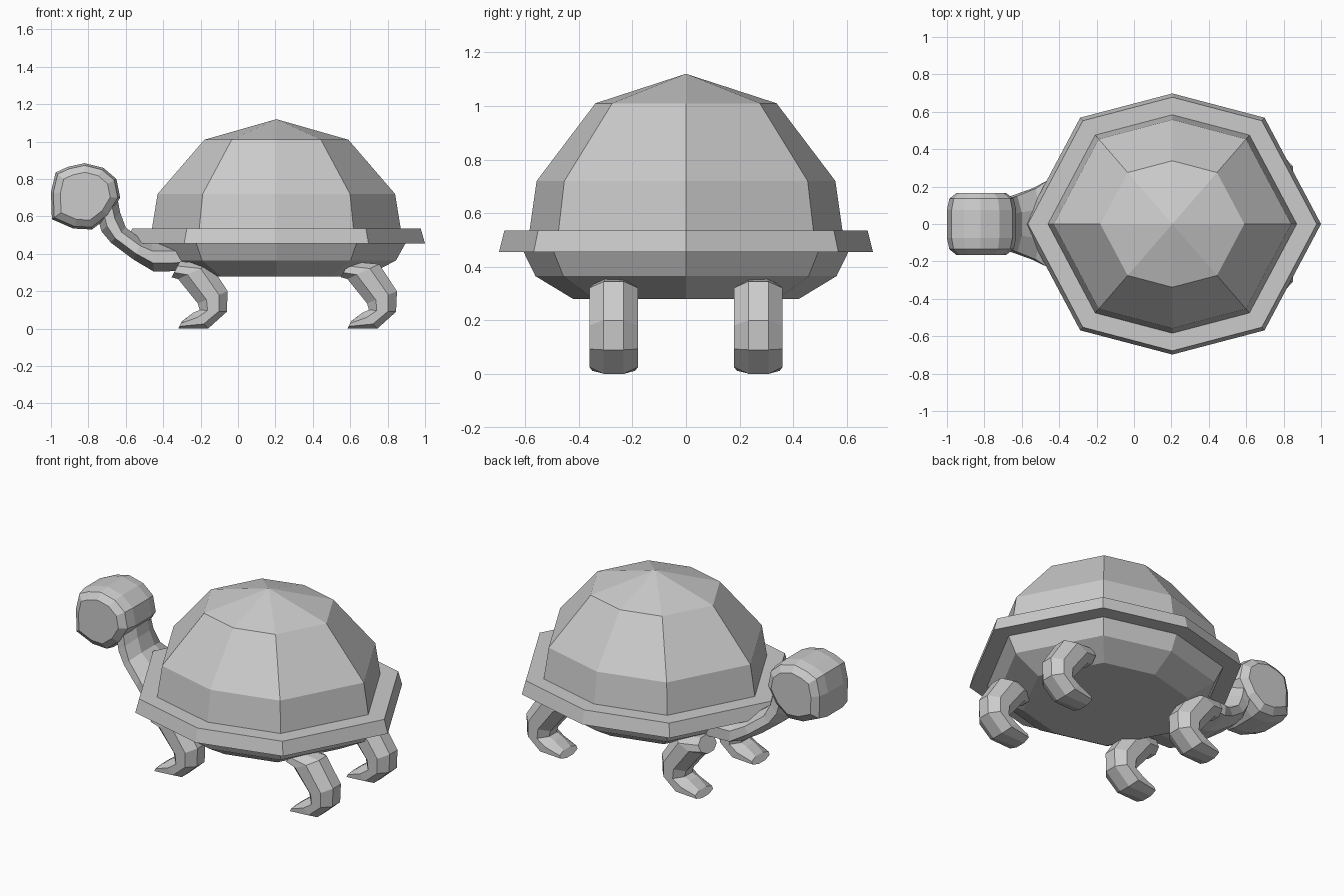
import bpy, bmesh
from math import cos, sin, pi
from mathutils import Vector

if "Cube" in bpy.data.objects:
    bpy.data.objects.remove(bpy.data.objects["Cube"])


def loft(name, rings):
    # Skin a list of equal-length point rings and cap both ends
    bm = bmesh.new()
    loops = [[bm.verts.new(p) for p in ring] for ring in rings]
    n = len(loops[0])
    for a, b in zip(loops, loops[1:]):
        for i in range(n):
            j = (i + 1) % n
            bm.faces.new((a[i], a[j], b[j], b[i]))
    bm.faces.new(loops[0])
    bm.faces.new(loops[-1])
    bmesh.ops.remove_doubles(bm, verts=bm.verts, dist=0.0005)
    bmesh.ops.recalc_face_normals(bm, faces=bm.faces)
    mesh = bpy.data.meshes.new(name)
    bm.to_mesh(mesh)
    bm.free()
    obj = bpy.data.objects.new(name, mesh)
    bpy.context.collection.objects.link(obj)
    return obj


def limb(name, sections, y=0.0, dx=0.0):
    # Octagonal tube; each section is (edge a, opposite edge b, half width)
    rings = []
    for (ax, az), (bx, bz), w in sections:
        c = Vector(((ax + bx) / 2 + dx, y, (az + bz) / 2))
        u = Vector(((bx - ax) / 2, 0, (bz - az) / 2))
        v = Vector((0, w, 0))
        angles = [pi / 8 + k * pi / 4 for k in range(8)]
        rings.append([c + (u * cos(t) + v * sin(t)) / cos(pi / 8) for t in angles])
    return loft(name, rings)


# Shell: stretched octagon rings from underside over the rim to the apex
octagon = [(1, 0), (.62, .715), (0, .878), (-.62, .715),
           (-1, 0), (-.62, -.715), (0, -.878), (.62, -.715)]
profile = [(.48, .28), (.64, .365), (.69, .455), (.795, .455), (.772, .535),
           (.665, .535), (.635, .72), (.385, 1.01), (.0001, 1.12)]
loft("shell", [[(.205 + x * s, y * s, z) for x, y in octagon] for s, z in profile])

# Legs: bent tubes ending in flat feet
leg = [((-.355, .275), (-.31, .36), .075), ((-.32, .265), (-.15, .345), .09),
       ((-.215, .135), (-.055, .2), .09), ((-.205, .10), (-.06, .09), .09),
       ((-.24, .085), (-.16, 0), .09), ((-.30, .04), (-.32, 0), .08)]
for pos, dx in (("head_end", 0), ("tail_end", .905)):
    for side, y in (("front", -.27), ("back", .27)):
        limb(f"{pos}_{side}_leg", leg, y, dx)

# Neck: flared where it leaves the shell
limb("neck", [((-.22, .31), (-.22, .46), .25), ((-.45, .305), (-.46, .46), .235),
              ((-.56, .37), (-.51, .475), .19), ((-.68, .46), (-.60, .54), .15),
              ((-.73, .52), (-.63, .62), .137), ((-.76, .63), (-.645, .70), .13)])

# Head: side outline repeated across the width with rounded cheeks
outline = [(-1, .73), (-.975, .835), (-.91, .865), (-.82, .885), (-.72, .86),
           (-.65, .80), (-.63, .70), (-.69, .60), (-.78, .53), (-.88, .535), (-.995, .585)]
layers = [(-.165, .72), (-.135, .93), (-.075, 1), (.075, 1), (.135, .93), (.165, .72)]
loft("head", [[(-.82 + (x + .82) * s, y, .71 + (z - .71) * s) for x, z in outline]
              for y, s in layers])
